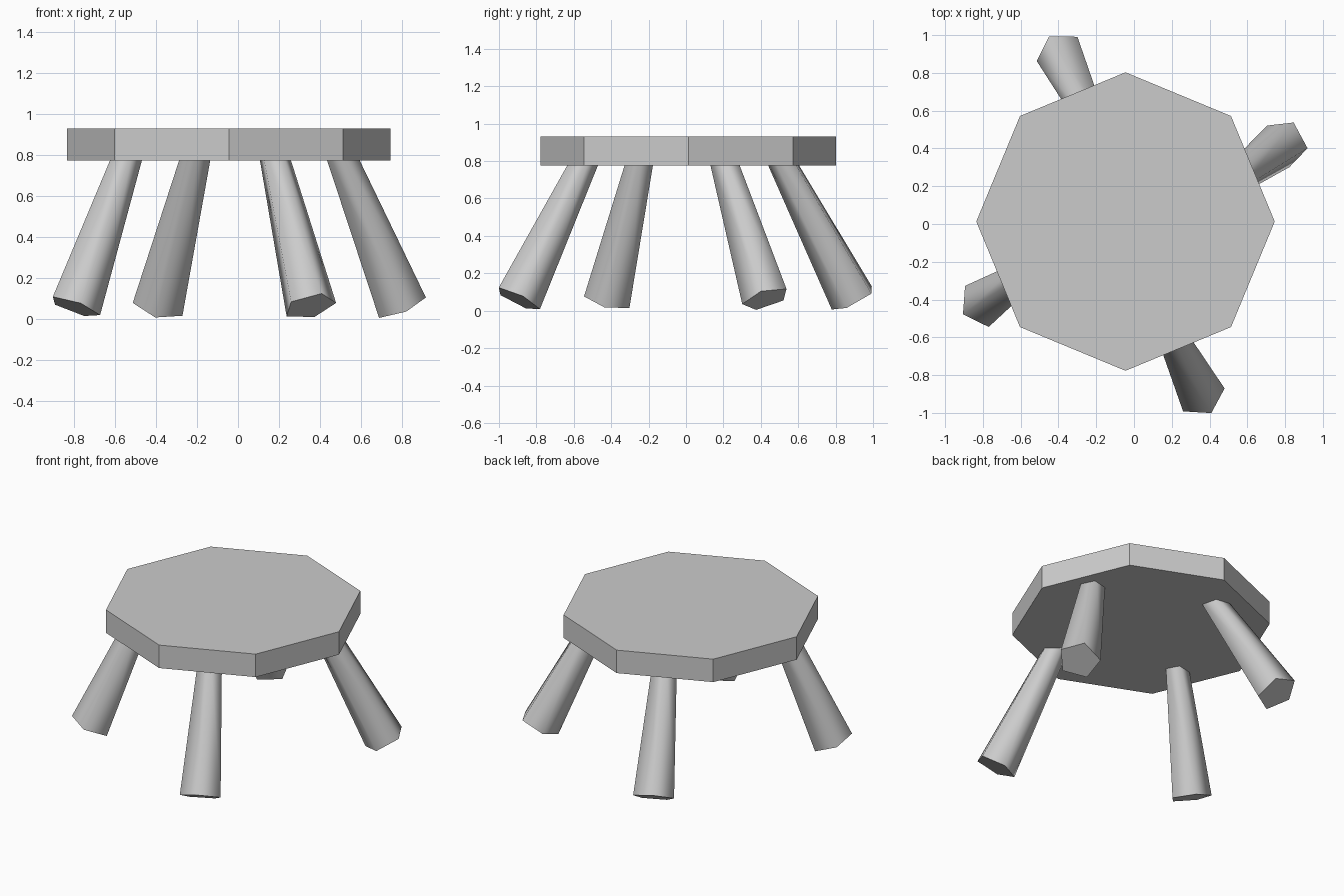
import bpy, bmesh, math
from mathutils import Matrix, Vector

if "Cube" in bpy.data.objects:
    bpy.data.objects.remove(bpy.data.objects["Cube"])


def tapered_prism(name, sides, r_bottom, r_top, depth, matrix, smooth_sides=False):
    bm = bmesh.new()
    bmesh.ops.create_cone(bm, cap_ends=True, segments=sides, radius1=r_bottom,
                          radius2=r_top, depth=depth)
    # put the first side vertex on local +x
    first = bm.verts[:][0].co
    turn = Matrix.Rotation(-math.atan2(first.y, first.x), 4, 'Z')
    bmesh.ops.transform(bm, matrix=matrix @ turn, verts=bm.verts)
    for f in bm.faces:
        f.smooth = smooth_sides and len(f.verts) == 4
    if smooth_sides:
        for e in bm.edges:
            if any(len(f.verts) == sides for f in e.link_faces):
                e.smooth = False
    mesh = bpy.data.meshes.new(name)
    bm.to_mesh(mesh)
    bm.free()
    obj = bpy.data.objects.new(name, mesh)
    bpy.context.collection.objects.link(obj)
    return obj


def leg(name, foot, joint, corner):
    # foot centre, centre where it meets the seat underside, one foot corner
    foot, joint, corner = Vector(foot), Vector(joint), Vector(corner)
    top = foot + (joint - foot) * 1.1
    z = (top - foot).normalized()
    x = corner - foot
    x = (x - z * x.dot(z)).normalized()
    y = z.cross(x)
    m = Matrix((x, y, z)).transposed().to_4x4()
    m.translation = (foot + top) / 2
    tapered_prism(name, 5, 0.132, 0.073, (top - foot).length, m, True)


# octagonal seat slab
tapered_prism("seat", 8, 0.79, 0.79, 0.155,
              Matrix.Translation((-0.045, 0.013, 0.8525)))

# splayed five-sided legs
leg("right_leg", (0.796, 0.427, 0.063), (0.51, 0.21, 0.775), (0.91, 0.40, 0.11))
leg("front_leg", (0.352, -0.90, 0.061), (0.18, -0.555, 0.775), (0.475, -0.87, 0.08))
leg("left_leg", (-0.799, -0.418, 0.057), (-0.55, -0.25, 0.775), (-0.91, -0.48, 0.115))
leg("back_leg", (-0.388, 0.897, 0.064), (-0.21, 0.525, 0.775), (-0.52, 0.86, 0.08))
